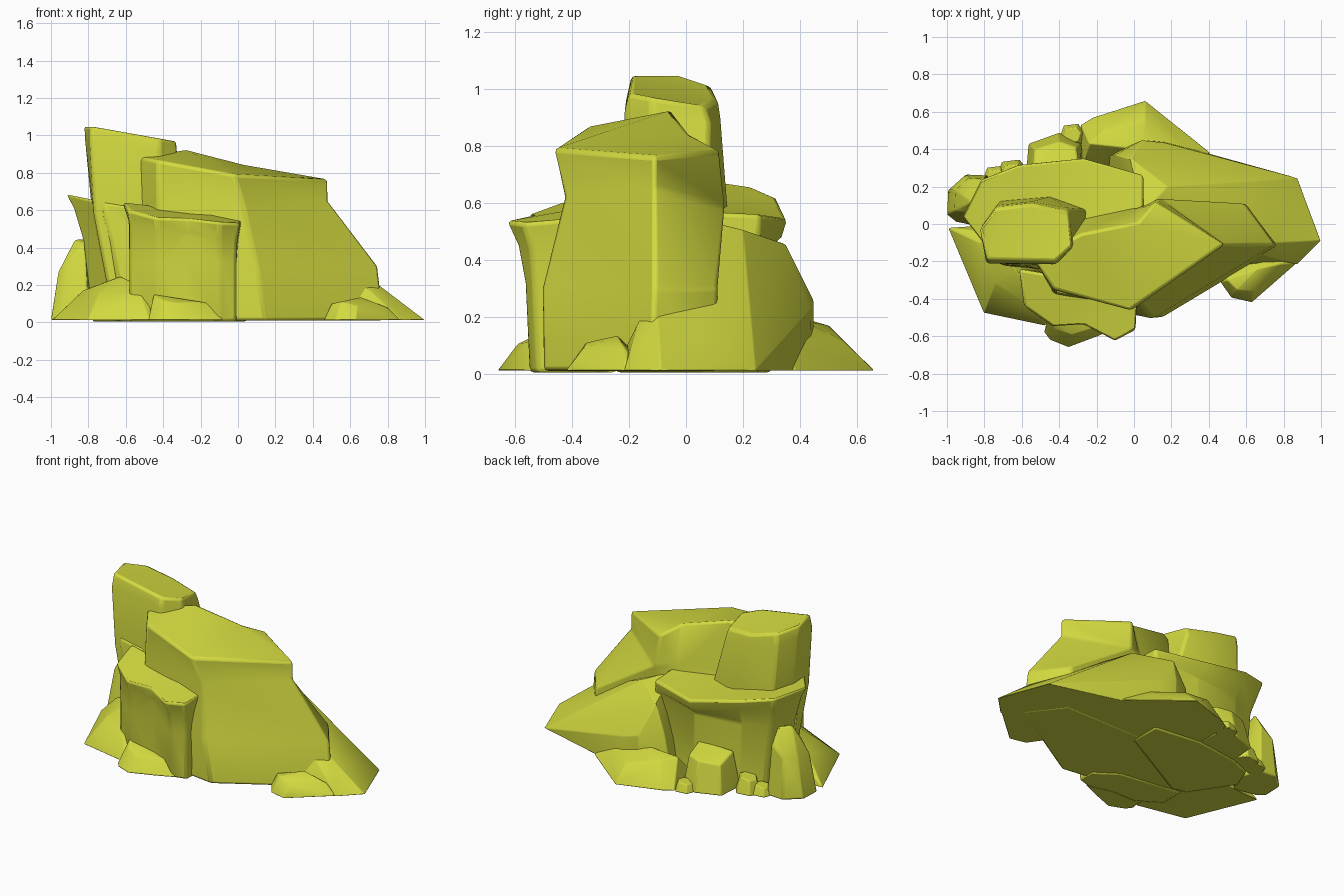
import bpy, bmesh, math

mat = bpy.data.materials.new("moss_stone")
mat.diffuse_color = (0.65, 0.70, 0.05, 1)


def finish(name, bm, bevel):
    bmesh.ops.recalc_face_normals(bm, faces=bm.faces[:])
    me = bpy.data.meshes.new(name)
    bm.to_mesh(me)
    bm.free()
    ob = bpy.data.objects.new(name, me)
    bpy.context.collection.objects.link(ob)
    me.materials.append(mat)
    mod = ob.modifiers.new("worn_edges", 'BEVEL')
    mod.width = bevel
    mod.segments = 2
    mod.limit_method = 'ANGLE'
    mod.angle_limit = math.radians(28)
    bpy.ops.object.select_all(action='DESELECT')
    ob.select_set(True)
    bpy.context.view_layer.objects.active = ob
    bpy.ops.object.shade_smooth_by_angle(angle=math.radians(35))


def loft(name, rings, bevel=0.016):
    """Column of rock: skin between matching rings, top to bottom."""
    bm = bmesh.new()
    vs = [[bm.verts.new(p) for p in r] for r in rings]
    n = len(vs[0])
    for a, b in zip(vs, vs[1:]):
        for i in range(n):
            j = (i + 1) % n
            bm.faces.new((a[i], a[j], b[j], b[i]))
    caps = [bm.faces.new(vs[0]), bm.faces.new(vs[-1])]
    bmesh.ops.triangulate(bm, faces=caps)
    finish(name, bm, bevel)


def boulder(name, base, upper, bevel=0.01):
    """Faceted boulder: hull of a ground outline and a few upper points."""
    bm = bmesh.new()
    for x, y in base:
        bm.verts.new((x, y, 0.012))
    for p in upper:
        bm.verts.new(p)
    bmesh.ops.convex_hull(bm, input=bm.verts[:])
    loose = [v for v in bm.verts if not v.link_faces]
    bmesh.ops.delete(bm, geom=loose, context='VERTS')
    bmesh.ops.dissolve_limit(bm, angle_limit=math.radians(4),
                             verts=bm.verts[:], edges=bm.edges[:])
    finish(name, bm, bevel)


def flat(z, pts):
    return [(x, y, z) for x, y in pts]


# Large central slab with a sloping top and raked right end
loft("main_slab", [
    [(-.54, -.18, .885), (-.43, -.35, .865), (-.02, -.465, .79), (.485, -.11, .763), (.11, .12, .785),
     (.02, .01, .845), (-.28, -.05, .925)],
    [(-.52, -.20, .62), (-.43, -.37, .62), (.03, -.425, .62), (.485, -.11, .65), (.135, .14, .58),
     (.02, .08, .6), (-.28, .02, .6)],
    flat(.30, [(-.51, -.20), (-.42, -.40), (.10, -.505), (.75, -.11), (.59, .11), (.1, .11), (-.25, .10)]),
    flat(.01, [(-.51, -.20), (-.42, -.42), (.15, -.50), (.785, -.12), (.61, .11), (.1, .11), (-.25, .10)])])

# Tallest pillar
loft("tall_pillar", [
    [(-.825, -.03, 1.05), (-.785, -.19, 1.05), (-.42, -.20, .985), (-.33, -.12, .97),
     (-.355, .065, .94), (-.55, .11, .965), (-.73, .09, 1.01)],
    [(-.82, -.02, .98), (-.79, -.21, .96), (-.42, -.215, .92), (-.325, -.12, .91),
     (-.345, .085, .88), (-.55, .12, .9), (-.735, .10, .93)],
    flat(.58, [(-.78, -.02), (-.77, -.205), (-.42, -.22), (-.28, -.12), (-.255, .075), (-.45, .145), (-.72, .125)]),
    flat(.01, [(-.70, -.02), (-.66, -.20), (-.42, -.25), (-.28, -.12), (-.26, .07), (-.45, .14), (-.68, .12)])])

# Front block with overhanging lip
loft("front_block", [
    [(-.62, -.24, .645), (-.59, -.44, .60), (-.44, -.55, .56), (-.27, -.54, .555), (-.10, -.63, .535),
     (.01, -.57, .53), (.02, -.40, .545), (-.15, -.32, .59)],
    [(-.585, -.24, .55), (-.58, -.425, .53), (-.43, -.53, .49), (-.27, -.52, .48), (-.10, -.59, .45),
     (-.005, -.545, .44), (.005, -.40, .45), (-.15, -.32, .5)],
    flat(.32, [(-.58, -.24), (-.58, -.415), (-.43, -.51), (-.27, -.51), (-.10, -.565), (-.01, -.535), (-.005, -.4), (-.15, -.3)]),
    flat(.005, [(-.58, -.24), (-.58, -.415), (-.43, -.51), (-.27, -.51), (-.10, -.55), (-.01, -.525), (-.005, -.4), (-.15, -.3)])])

# Rear ledge with overhanging lip, reaching forward below the pillar
loft("rear_ledge", [
    [(-.92, .04, .685), (-.82, .24, .655), (-.62, .32, .62), (-.27, .355, .545), (.05, .26, .56),
     (.05, .05, .57), (-.56, -.22, .62), (-.72, -.215, .645)],
    [(-.88, .04, .61), (-.80, .225, .58), (-.60, .30, .55), (-.27, .335, .48), (.05, .26, .5),
     (.05, .05, .5), (-.55, -.23, .5), (-.71, -.22, .55)],
    flat(.44, [(-.83, .04), (-.76, .195), (-.58, .255), (-.27, .29), (.05, .26), (.05, .05), (-.5, -.24), (-.68, -.225)]),
    flat(.005, [(-.78, .04), (-.72, .2), (-.58, .26), (-.27, .30), (.05, .26), (.05, .05), (-.5, -.25), (-.6, -.23)])])

# Long wedge trailing to the right and back
boulder("rear_wedge",
        [(-.15, .36), (.05, .45), (.17, .44), (.6, .30), (.875, .245), (1.0, -.09), (.875, -.215), (.62, -.25), (-.1, .0)],
        [(.05, .06, .54), (.18, .20, .505), (-.02, .35, .455), (-.10, .37, .28), (.04, .447, .26),
         (.16, .435, .22), (.76, -.10, .195), (.70, -.17, .175)], .005)

# Low skirting boulders around the foot
boulder("rear_boulder",
        [(-.28, .28), (-.285, .53), (-.22, .57), (.06, .66), (.405, .385), (.4, .25)],
        [(-.24, .43, .19), (-.16, .50, .17), (.06, .55, .118), (.36, .31, .122), (.05, .4, .19)], .005)
boulder("left_front_boulder",
        [(-.995, -.02), (-.805, -.475), (-.47, -.545), (-.42, -.3), (-.7, .0)],
        [(-.83, -.10, .17), (-.74, -.32, .16), (-.63, -.25, .245), (-.47, -.40, .175), (-.52, -.46, .14), (-.7, -.05, .22)], .005)
boulder("left_boulder",
        [(-1.0, .05), (-.995, .18), (-.90, .265), (-.78, .26), (-.72, .1), (-.8, -.02), (-.95, .01)],
        [(-.96, .07, .27), (-.955, .18, .26), (-.90, .06, .34), (-.87, .12, .445), (-.80, .18, .445),
         (-.82, .06, .42), (-.80, .24, .35), (-.89, .245, .28)])
boulder("back_boulder",
        [(-.58, .25), (-.565, .43), (-.40, .49), (-.28, .43), (-.27, .25)],
        [(-.54, .27, .25), (-.53, .40, .20), (-.40, .44, .21), (-.31, .41, .22), (-.29, .27, .26)])
boulder("front_pebble",
        [(-.48, -.58), (-.45, -.62), (-.35, -.66), (-.19, -.60), (-.08, -.55), (-.1, -.45), (-.45, -.45)],
        [(-.45, -.50, .15), (-.42, -.56, .12), (-.33, -.59, .105), (-.20, -.55, .11), (-.14, -.52, .10)], .005)
boulder("right_pebble",
        [(.46, -.31), (.52, -.395), (.63, -.42), (.87, -.21), (.75, -.12), (.5, -.2)],
        [(.50, -.30, .10), (.55, -.35, .11), (.64, -.36, .09), (.66, -.24, .135), (.80, -.21, .08)], .005)

# Tiny stones behind, repeated from one shape
for name, x, y, r, h in (("small_stone_a", -.33, .475, .07, .07),
                         ("small_stone_b", -.65, .27, .085, .11),
                         ("small_stone_c", -.74, .25, .07, .07)):
    ring = [(math.cos(a), math.sin(a)) for a in (0.2, 1.1, 2.3, 3.3, 4.4, 5.5)]
    boulder(name, [(x + r * c, y + r * s) for c, s in ring],
            [(x + .65 * r * c, y + .65 * r * s, h * (1 + .12 * c)) for c, s in ring], .005)
